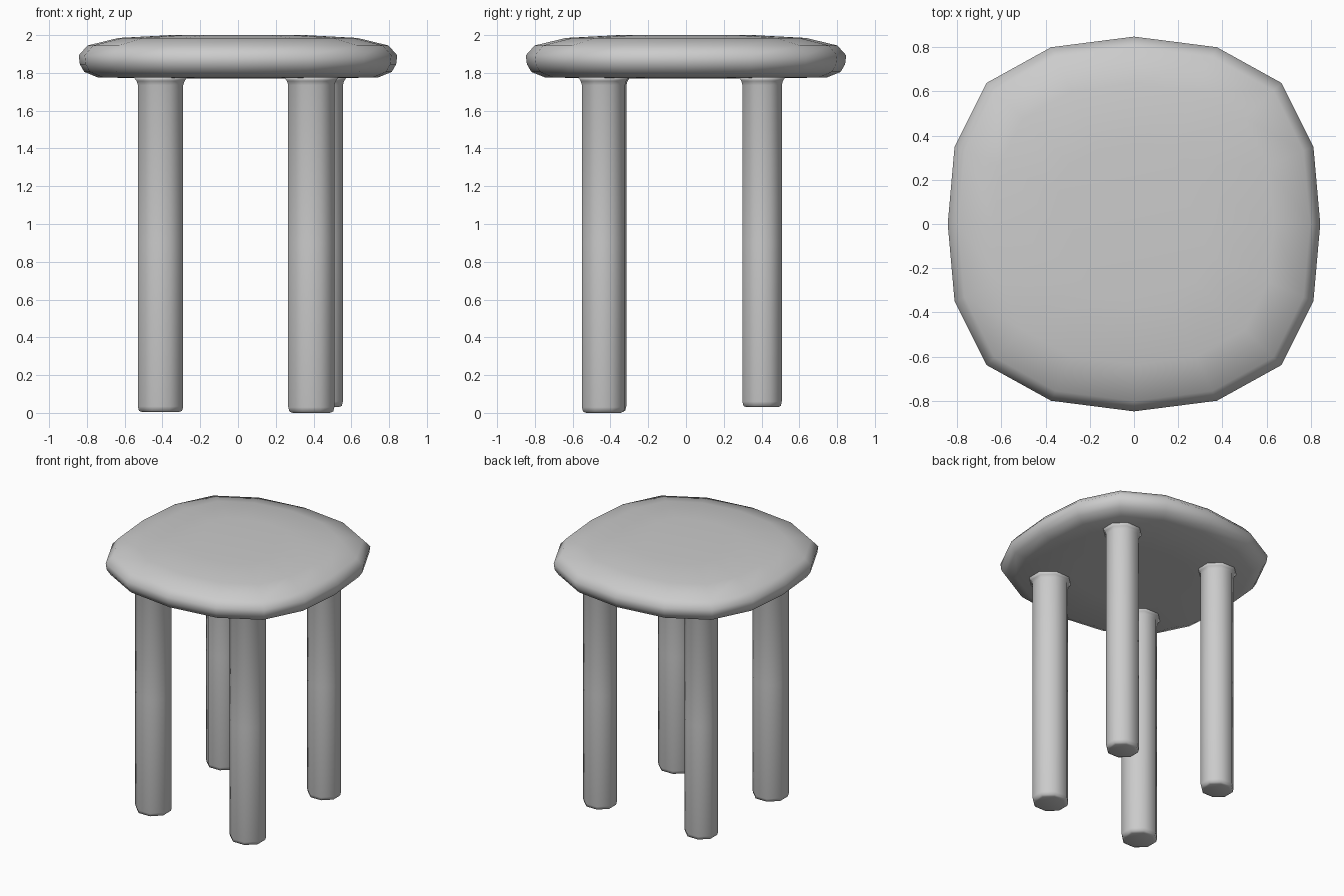
import bpy, bmesh
from math import cos, sin, pi

if "Cube" in bpy.data.objects:
    bpy.data.objects.remove(bpy.data.objects["Cube"])


def loft(name, rings):
    """Skin a closed stack of equal-length rings and cap both ends."""
    bm = bmesh.new()
    loops = [[bm.verts.new(p) for p in ring] for ring in rings]
    n = len(loops[0])
    for a, b in zip(loops, loops[1:]):
        for i in range(n):
            j = (i + 1) % n
            bm.faces.new((a[i], a[j], b[j], b[i]))
    bm.faces.new(loops[0][::-1])
    bm.faces.new(loops[-1])
    bmesh.ops.recalc_face_normals(bm, faces=bm.faces)
    for f in bm.faces:
        f.smooth = True
    mesh = bpy.data.meshes.new(name)
    bm.to_mesh(mesh)
    bm.free()
    obj = bpy.data.objects.new(name, mesh)
    bpy.context.collection.objects.link(obj)
    return obj


# Seat: rounded-square cushion, 16-sided outline mirrored from one quarter
quarter = [(0.843, 0), (0.812, 0.35), (0.668, 0.638), (0.375, 0.80)]
half = quarter + [(0, 0.848)] + [(-x, y) for x, y in quarter[:0:-1]]
outline = half + [(-x, -y) for x, y in half]
seat_profile = [(0.45, 1.77), (0.88, 1.776), (0.965, 1.805), (0.993, 1.845),
                (1.0, 1.893), (0.945, 1.945), (0.75, 1.985), (0.42, 2.0)]
loft("seat", [[(x * s, y * s, z) for x, y in outline] for s, z in seat_profile])


# Legs: octagonal posts with softened feet and a small flare under the seat
def leg(name, cx, cy, rx, ry, foot):
    k = 1 / cos(pi / 8)
    profile = [(0.80, foot), (0.95, foot + 0.007), (1.0, foot + 0.03),
               (1.0, 0.9), (1.0, 1.735), (1.06, 1.757), (1.17, 1.775)]
    angles = [pi / 8 + i * pi / 4 for i in range(8)]
    loft(name, [[(cx + rx * k * s * cos(a), cy + ry * k * s * sin(a), z)
                 for a in angles] for s, z in profile])


leg("front_left_leg", -0.41, -0.432, 0.12, 0.116, 0.004)
leg("front_right_leg", 0.388, -0.437, 0.122, 0.114, 0.0)
leg("back_left_leg", -0.41, 0.403, 0.112, 0.104, 0.03)
leg("back_right_leg", 0.443, 0.403, 0.112, 0.104, 0.03)
